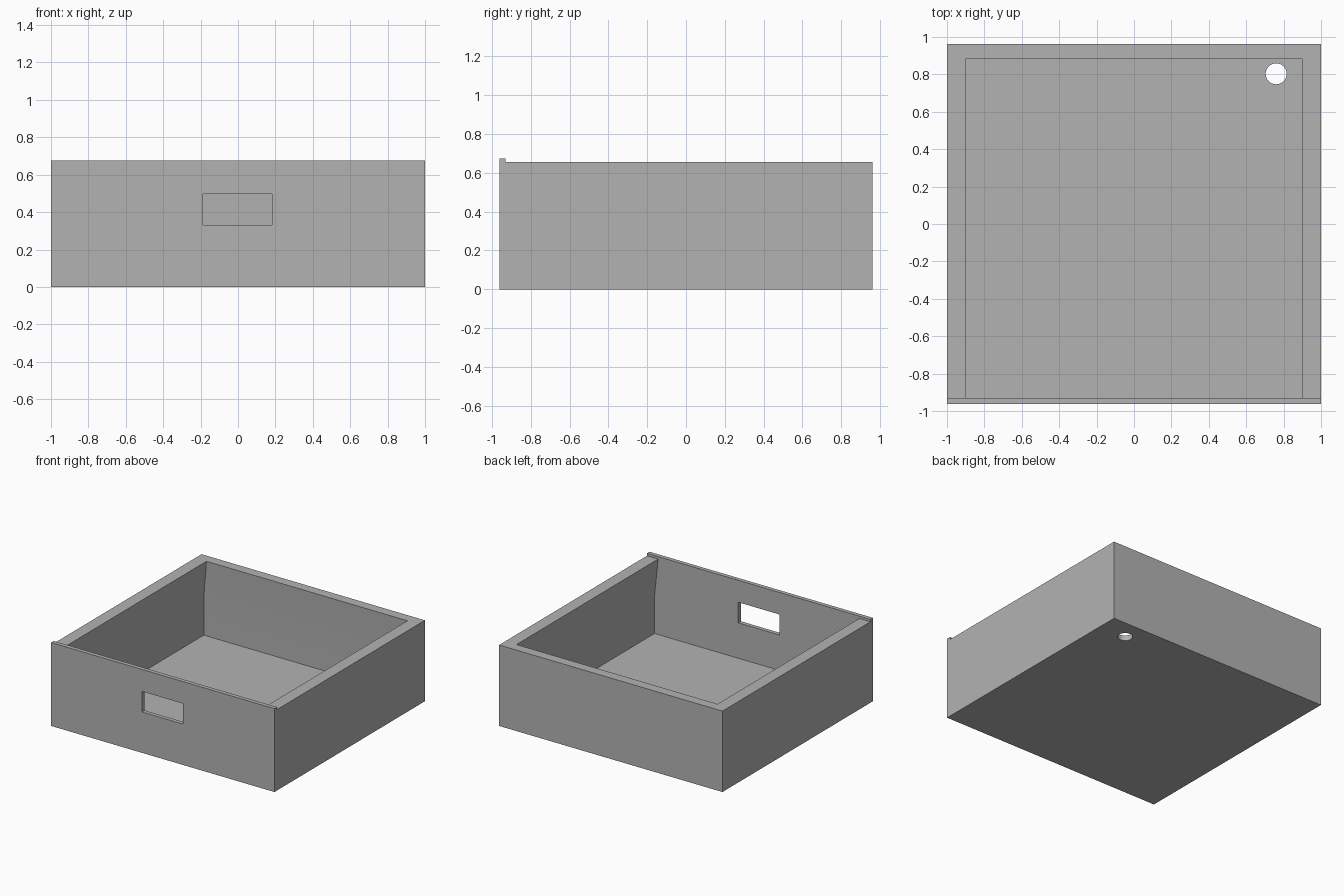
import bpy
import bmesh

cube = bpy.data.objects.get("Cube")
if cube:
    bpy.data.objects.remove(cube, do_unlink=True)

# Single matte grey
grey = bpy.data.materials.new("plain grey")
grey.use_nodes = True
colour = (0.45, 0.45, 0.45, 1)
grey.diffuse_color = colour
grey.node_tree.nodes["Principled BSDF"].inputs["Base Color"].default_value = colour

FRONT, BACK, LIP_Y = -0.962, 0.962, -0.929
RIM_Z, LIP_Z, FLOOR_Z, BEND_Z = 0.655, 0.675, 0.044, 0.35


def loft(name, rings):
    """Closed solid through matching rings of points."""
    bm = bmesh.new()
    loops = [[bm.verts.new(p) for p in ring] for ring in rings]
    n = len(loops[0])
    for a, b in zip(loops, loops[1:]):
        for i in range(n):
            j = (i + 1) % n
            bm.faces.new((a[i], a[j], b[j], b[i]))
    bm.faces.new(loops[0])
    bm.faces.new(loops[-1])
    bmesh.ops.recalc_face_normals(bm, faces=bm.faces)
    mesh = bpy.data.meshes.new(name)
    bm.to_mesh(mesh)
    bm.free()
    mesh.materials.append(grey)
    obj = bpy.data.objects.new(name, mesh)
    bpy.context.collection.objects.link(obj)
    return obj


def rectangle(half_x, back, z):
    return [(-half_x, LIP_Y, z), (half_x, LIP_Y, z), (half_x, back, z), (-half_x, back, z)]


def cut(target, cutter):
    mod = target.modifiers.new("cut", 'BOOLEAN')
    mod.operation = 'DIFFERENCE'
    mod.solver = 'EXACT'
    mod.object = cutter
    cutter.hide_render = True
    bpy.context.view_layer.objects.active = target
    bpy.ops.object.modifier_apply(modifier=mod.name)
    bpy.data.objects.remove(cutter, do_unlink=True)


# Outer block with the raised lip along the front edge
profile = [(FRONT, 0), (BACK, 0), (BACK, RIM_Z), (LIP_Y, RIM_Z), (LIP_Y, LIP_Z), (FRONT, LIP_Z)]
tray = loft("drawer_tray", [[(x, y, z) for y, z in profile] for x in (-1, 1)])

# Cavity: straight lower walls, thickening up to the rim on three sides
cut(tray, loft("cavity_cutter", [
    rectangle(0.932, 0.894, FLOOR_Z),
    rectangle(0.932, 0.894, BEND_Z),
    rectangle(0.9, 0.882, RIM_Z),
    rectangle(0.9, 0.882, 0.8),
]))

# Finger slot through the front wall
bpy.ops.mesh.primitive_cube_add(size=1, location=(-0.002, -0.95, 0.414))
slot = bpy.context.object
slot.scale = (0.37, 0.2, 0.166)
cut(tray, slot)

# Drain hole through the floor
bpy.ops.mesh.primitive_cylinder_add(vertices=48, radius=0.056, depth=0.2, location=(0.76, 0.803, 0.03))
cut(tray, bpy.context.object)

# One material on every face, crisp edges, soft wall bends
tray.data.materials.clear()
tray.data.materials.append(grey)
for face in tray.data.polygons:
    face.material_index = 0
bpy.ops.object.select_all(action='DESELECT')
tray.select_set(True)
bpy.context.view_layer.objects.active = tray
bpy.ops.object.shade_smooth_by_angle()
